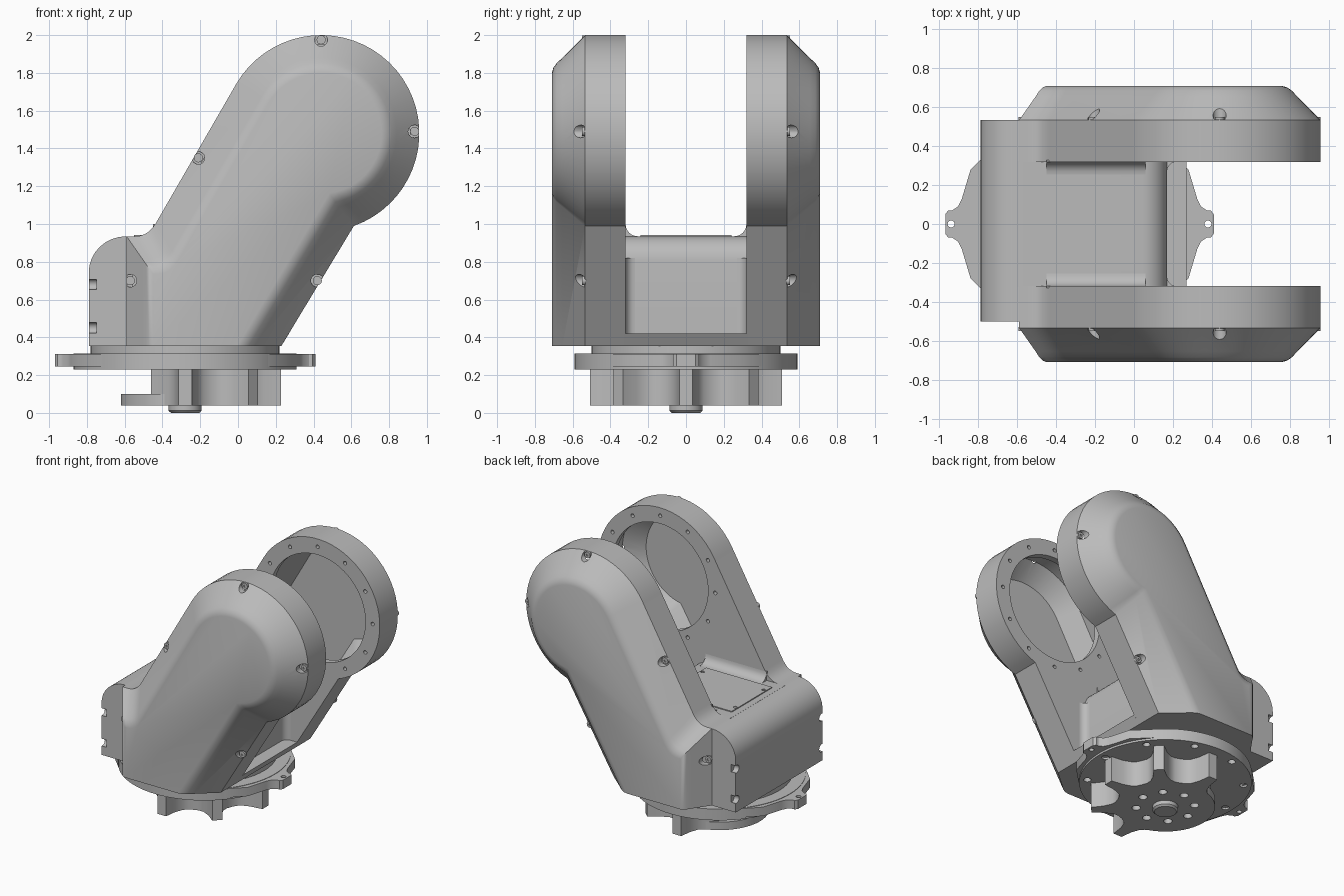
import bpy, bmesh, math
from mathutils import Vector

cube = bpy.data.objects.get("Cube")
if cube:
    bpy.data.objects.remove(cube)

GREY = bpy.data.materials.new("satin grey")
GREY.use_nodes = True
GREY.diffuse_color = (0.5, 0.5, 0.5, 1)
GREY.node_tree.nodes["Principled BSDF"].inputs["Base Color"].default_value = (0.5, 0.5, 0.5, 1)

HUB = -0.28              # x of the base axis
CX, CZ, R = 0.44, 1.48, 0.52   # fork eye
FLOOR = 0.355


def select(ob):
    bpy.ops.object.select_all(action='DESELECT')
    ob.select_set(True)
    bpy.context.view_layer.objects.active = ob


def finish(name, bm):
    bmesh.ops.recalc_face_normals(bm, faces=bm.faces)
    mesh = bpy.data.meshes.new(name)
    bm.to_mesh(mesh)
    bm.free()
    ob = bpy.data.objects.new(name, mesh)
    bpy.context.collection.objects.link(ob)
    mesh.materials.append(GREY)
    return ob


def smooth(ob):
    select(ob)
    bpy.ops.object.shade_smooth_by_angle(angle=math.radians(32))


def add_loft(bm, rings):
    """Skin rings of equal length and cap both ends."""
    loops = [[bm.verts.new(p) for p in ring] for ring in rings]
    n = len(loops[0])
    for a, b in zip(loops, loops[1:]):
        for i in range(n):
            j = (i + 1) % n
            bm.faces.new((a[i], a[j], b[j], b[i]))
    bm.faces.new(loops[0])
    bm.faces.new(loops[-1])


def loft(name, rings):
    bm = bmesh.new()
    add_loft(bm, rings)
    return finish(name, bm)


def extrude(name, pts, lo, hi, axis):
    """Extrude a 2D outline along x, y or z."""
    place = {'x': lambda p, h: (h, p[0], p[1]),
             'y': lambda p, h: (p[0], h, p[1]),
             'z': lambda p, h: (p[0], p[1], h)}[axis]
    return loft(name, [[place(p, h) for p in pts] for h in (lo, hi)])


def circle(u, v, r, n=32):
    return [(u + r * math.cos(math.tau * i / n), v + r * math.sin(math.tau * i / n)) for i in range(n)]


def pegs(name, centres, r, lo, hi, axis, n=12):
    """Several parallel cylinders in one mesh."""
    obs = [extrude(name, circle(u, v, r, n), lo, hi, axis) for u, v in centres]
    select(obs[0])
    for o in obs:
        o.select_set(True)
    if len(obs) > 1:
        bpy.ops.object.join()
    return obs[0]


def cut(targets, cutter):
    for t in targets:
        mod = t.modifiers.new("cut", 'BOOLEAN')
        mod.operation = 'DIFFERENCE'
        mod.solver = 'EXACT'
        mod.object = cutter
        select(t)
        bpy.ops.object.modifier_apply(modifier=mod.name)
    bpy.data.objects.remove(cutter)


def arm_outline(d, base=FLOOR):
    """Side profile of the leaning arm, inset by d."""
    c, r = Vector((CX, CZ)), R - d
    up = Vector((0.517, 0.856))
    p = Vector((0.23, FLOOR)) + d * Vector((-up.y, up.x))
    w = c - p
    tm = w.dot(up)
    hit = p + up * (tm - math.sqrt(r * r - (w.length_squared - tm * tm)))
    foot = p + up * ((base - p.y) / up.y)
    a0 = math.atan2(hit.y - c.y, hit.x - c.x)
    a1 = math.radians(150)
    n = 36
    arc = [c + r * Vector((math.cos(a0 + (a1 - a0) * i / n), math.sin(a0 + (a1 - a0) * i / n)))
           for i in range(n + 1)]
    slope = Vector((0.5, 0.866))
    z = 0.935 - d
    corner = arc[-1] - slope * ((arc[-1].y - z) / slope.y)
    a, b = corner + slope * 0.08, corner - Vector((0.07, 0))
    bend = [a * (1 - t) ** 2 + corner * 2 * t * (1 - t) + b * t * t for t in (0, .2, .4, .6, .8, 1)]
    left = -0.59 + 0.7 * d
    return [foot] + arc + bend + [Vector((left, z)), Vector((left, base))]


def arm_loft(name, side, steps, base=FLOOR):
    return loft(name, [[(p.x, side * y, p.y) for p in arm_outline(d, base)] for y, d in steps])


# Fork arms with hollow side covers
screws = [(0.44, 1.975), (0.935, 1.49), (-0.21, 1.35), (-0.57, 0.70), (0.42, 0.70)]
eye_holes = [(CX + 0.46 * math.cos(math.tau * i / 12), CZ + 0.46 * math.sin(math.tau * i / 12))
             for i in range(12)]
for side, word in ((1, "back"), (-1, "front")):
    frame = arm_loft(word + "_arm_frame", side, [(0.32, 0), (0.535, 0)])
    cover = arm_loft(word + "_arm_cover", side,
                     [(0.535, 0), (0.655, 0.12), (0.685, 0.148), (0.702, 0.172), (0.71, 0.2)])
    cut([frame, cover], arm_loft("cavity", side, [(0.37, 0.05), (0.54, 0.05), (0.66, 0.165)], 0.5))
    cut([frame], extrude("eye", circle(CX, CZ, 0.4, 64), side * 0.3, side * 0.45, 'y'))
    cut([frame], pegs("pins", eye_holes, 0.014, side * 0.3, side * 0.35, 'y'))
    cut([cover], pegs("notches", screws, 0.034, side * 0.537, side * 0.8, 'y', 16))
    heads = pegs(word + "_cover_screws", screws, 0.024, side * 0.53, side * 0.55, 'y', 16)
    cut([heads], pegs("sockets", screws, 0.009, side * 0.543, side * 0.6, 'y', 6))
    for ob in (frame, cover, heads):
        smooth(ob)

# Rear housing with rounded shoulder
shoulder = [(-0.79 + 0.2 * (1 - math.cos(t)), 0.745 + 0.19 * math.sin(t))
            for t in [math.pi / 2 * i / 8 for i in range(9)]]
rear = extrude("rear_housing", [(-0.79, FLOOR)] + shoulder + [(-0.57, 0.935), (-0.57, FLOOR)],
               -0.5, 0.535, 'y')
for y in (-0.49, 0.525):
    cut([rear], pegs("notches", [(y, 0.45), (y, 0.68)], 0.03, -0.85, -0.75, 'x'))
smooth(rear)

# Bridge between the arms, with a step at its foot
nose = [(0.04 + 0.13 * math.sin(t), 0.805 + 0.13 * math.cos(t))
        for t in [math.pi / 2 * i / 8 for i in range(9)]]
smooth(extrude("bridge", [(-0.6, FLOOR), (-0.6, 0.935)] + nose +
               [(0.17, 0.42), (0.27, 0.42), (0.23, FLOOR)], -0.325, 0.325, 'y'))


def fillet(u, v, r, su, sv):
    """Concave corner section at (u, v) opening towards (su, sv)."""
    arc = [(u + su * r * (1 - math.sin(t)), v + sv * r * (1 - math.cos(t)))
           for t in [math.pi / 2 * i / 6 for i in range(7)]]
    return [(u - su * 0.01, v - sv * 0.01), (u + su * r, v - sv * 0.01)] + arc + [(u - su * 0.01, v + sv * r)]


for side, word in ((1, "back"), (-1, "front")):
    smooth(extrude(word + "_top_fillet", fillet(side * 0.32, 0.935, 0.065, -side, 1), -0.45, 0.06, 'x'))
    smooth(extrude(word + "_corner_fillet", fillet(0.17, side * 0.32, 0.05, 1, -side), 0.42, 0.82, 'z'))

# Service panel on the bridge
panel = extrude("service_panel", [(-0.55, -0.24), (0, -0.24), (0, 0.24), (-0.55, 0.24)], 0.93, 0.942, 'z')
cut([panel], pegs("holes", [(x, y) for x in (-0.53, -0.02) for y in (-0.17, 0.17)], 0.014, 0.936, 0.96, 'z'))

# Turntable: collar, flange and mounting ears
smooth(extrude("collar", circle(HUB, 0, 0.5, 64), 0.3, 0.365, 'z'))
flange = extrude("flange", circle(HUB, 0, 0.59, 80), 0.23, 0.315, 'z')
cut([flange], pegs("holes", [(p[0], p[1]) for p in circle(HUB, 0, 0.535, 10)], 0.026, 0.2, 0.28, 'z', 16))
smooth(flange)
half = [(0.44, 0.4), (0.56, 0.28), (0.605, 0.13), (0.625, 0.09), (0.655, 0.07), (0.675, 0.07), (0.69, 0.05)]
for side, word in ((1, "left"), (-1, "right")):
    outline = half + [(x, -y) for x, y in reversed(half)]
    ear = extrude(word + "_ear", [(HUB + side * x, y) for x, y in outline], 0.245, 0.312, 'z')
    cut([ear], pegs("hole", [(HUB + side * 0.66, 0)], 0.018, 0.2, 0.4, 'z', 16))
    smooth(ear)

# Scalloped rotor with five ribs, open towards the rear
rib = [(-22.5, 0.34), (-16, 0.345), (-11, 0.365), (-6.5, 0.42), (-4, 0.51),
       (4, 0.51), (6.5, 0.42), (11, 0.365), (16, 0.345)]
polar = [(a + k, r) for k in range(-90, 91, 45) for a, r in rib if abs(a + k) < 107]
rotor = extrude("rotor", [(HUB + r * math.cos(math.radians(a)), r * math.sin(math.radians(a)))
                          for a, r in polar] + [(-0.46, 0.27), (-0.46, -0.27)], 0.04, 0.235, 'z')
plate = extrude("rotor_plate", circle(HUB, 0, 0.34, 64), 0.04, 0.1, 'z')
select(plate)
cut([rotor, plate], pegs("holes", circle(HUB, 0, 0.2, 8), 0.03, 0.0, 0.08, 'z', 16))
smooth(rotor)
smooth(plate)

# Centre bolt
smooth(loft("centre_bolt", [[(x, y, z) for x, y in circle(HUB, 0, r)]
                            for z, r in ((0, 0.075), (0.012, 0.088), (0.06, 0.088))]))
